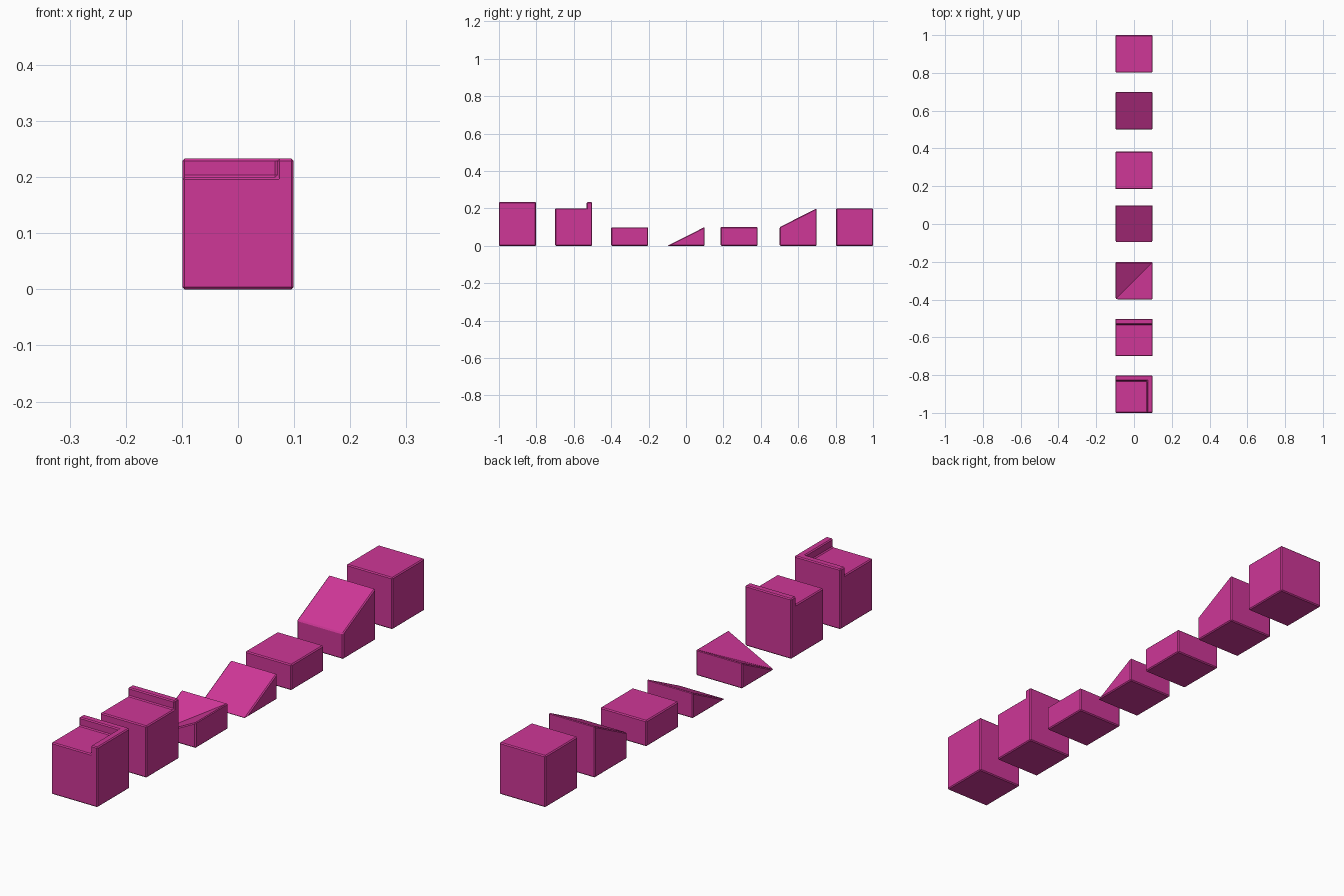
import bpy, bmesh, math

if "Cube" in bpy.data.objects:
    bpy.data.objects.remove(bpy.data.objects["Cube"])

H = 0.099          # half width of every block
LOW, TALL, RIM = 0.1, 0.2, 0.233
R = H - 0.029      # inner face of the raised rims

pink = bpy.data.materials.new("pink")
pink.diffuse_color = (0.62, 0.038, 0.31, 1)
pink.use_nodes = True
pink.node_tree.nodes["Principled BSDF"].inputs["Base Color"].default_value = pink.diffuse_color


def make_block(name, verts, faces, y):
    """Solid from corners, with a fine chamfer on all its edges."""
    bm = bmesh.new()
    vs = [bm.verts.new(v) for v in verts]
    for f in faces:
        bm.faces.new([vs[i] for i in f])
    bmesh.ops.recalc_face_normals(bm, faces=bm.faces)
    me = bpy.data.meshes.new(name)
    bm.to_mesh(me)
    bm.free()
    me.materials.append(pink)
    ob = bpy.data.objects.new(name, me)
    ob.location.y = y
    bpy.context.collection.objects.link(ob)
    bev = ob.modifiers.new("chamfer", 'BEVEL')
    bev.width = 0.004
    bev.segments = 1
    bev.limit_method = 'ANGLE'
    bev.angle_limit = math.radians(40)
    return ob


def profile_block(name, profile, y):
    """Side profile (y, z) extruded across x."""
    n = len(profile)
    verts = [(x, py, pz) for x in (-H, H) for py, pz in profile]
    faces = [list(range(n)), list(range(n, 2 * n))]
    faces += [(i, (i + 1) % n, n + (i + 1) % n, n + i) for i in range(n)]
    return make_block(name, verts, faces, y)


BASE = [(-H, -H, 0), (H, -H, 0), (H, H, 0), (-H, H, 0)]

# tall block with an L-shaped rim on the back and right edges
make_block("corner_rim_block", BASE + [
    (-H, -H, TALL), (R, -H, TALL), (R, R, TALL), (-H, R, TALL),
    (R, -H, RIM), (H, -H, RIM), (H, H, RIM), (-H, H, RIM), (-H, R, RIM), (R, R, RIM)],
    [(3, 2, 1, 0), (4, 5, 6, 7), (8, 9, 10, 11, 12, 13), (0, 1, 9, 8, 5, 4),
     (1, 2, 10, 9), (2, 3, 11, 10), (3, 0, 4, 7, 12, 11), (5, 8, 13, 6), (6, 13, 12, 7)],
    -0.901)

# tall block with a rim along the back edge
profile_block("edge_rim_block", [(-H, 0), (H, 0), (H, RIM), (R, RIM), (R, TALL), (-H, TALL)], -0.601)

# inside-corner ramp: two slopes meeting in a diagonal valley
make_block("corner_ramp", BASE + [(H, -H, LOW), (H, H, LOW), (-H, H, LOW)],
           [(3, 2, 1, 0), (0, 1, 4), (1, 2, 5, 4), (2, 3, 6, 5), (3, 0, 6), (0, 4, 5), (0, 5, 6)],
           -0.301)

# plain ramps and boxes
profile_block("low_ramp", [(-H, 0), (H, 0), (H, LOW)], 0.0)
profile_block("low_block", [(-H, 0), (H, 0), (H, LOW), (-H, LOW)], 0.284)
profile_block("high_ramp", [(-H, 0), (H, 0), (H, TALL), (-H, LOW)], 0.600)
profile_block("tall_block", [(-H, 0), (H, 0), (H, TALL), (-H, TALL)], 0.901)
